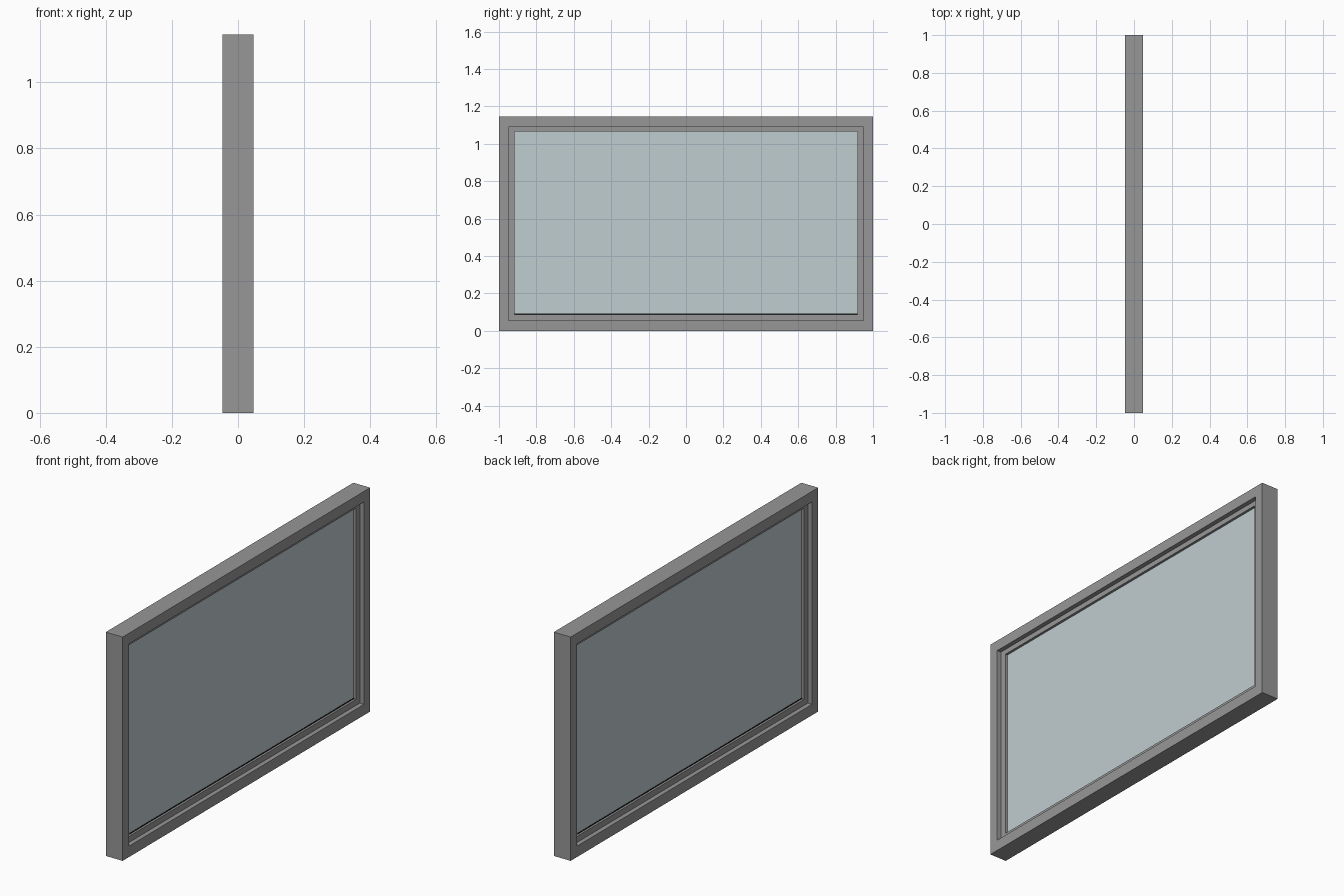
import bpy, bmesh

if "Cube" in bpy.data.objects:
    bpy.data.objects.remove(bpy.data.objects["Cube"])


def material(name, rgb):
    m = bpy.data.materials.new(name)
    m.diffuse_color = (*rgb, 1)
    m.use_nodes = True
    m.node_tree.nodes["Principled BSDF"].inputs["Base Color"].default_value = m.diffuse_color
    return m


GREY = material("grey_frame", (0.31, 0.31, 0.31))
GLASS = material("pale_glass", (0.53, 0.61, 0.63))
BLACK = material("black_seal", (0.01, 0.01, 0.01))


def finish(name, bm, mat):
    bmesh.ops.recalc_face_normals(bm, faces=bm.faces[:])
    me = bpy.data.meshes.new(name)
    bm.to_mesh(me)
    bm.free()
    me.materials.append(mat)
    bpy.context.collection.objects.link(bpy.data.objects.new(name, me))


def loop(bm, rect, x):
    y, z0, z1 = rect
    return [bm.verts.new((x, a, b)) for a, b in ((-y, z0), (y, z0), (y, z1), (-y, z1))]


def ring(name, outer, inner, half, mat):
    """Rectangular border, swept around the opening."""
    bm = bmesh.new()
    loops = [loop(bm, outer, -half), loop(bm, outer, half),
             loop(bm, inner, half), loop(bm, inner, -half)]
    for k in range(4):
        a, b = loops[k], loops[(k + 1) % 4]
        for i in range(4):
            j = (i + 1) % 4
            bm.faces.new((a[i], a[j], b[j], b[i]))
    finish(name, bm, mat)


def slab(name, rect, half, mat):
    bm = bmesh.new()
    a, b = loop(bm, rect, -half), loop(bm, rect, half)
    bm.faces.new(a)
    bm.faces.new(b)
    for i in range(4):
        j = (i + 1) % 4
        bm.faces.new((a[i], a[j], b[j], b[i]))
    finish(name, bm, mat)


# Rectangles: half width in y, bottom z, top z
OUTER = (1.0, 0.0, 1.145)
OPENING = (0.95, 0.056, 1.091)
PANE = (0.917, 0.087, 1.065)

ring("outer_frame", OUTER, OPENING, 0.0475, GREY)
ring("inner_sash", OPENING, PANE, 0.0245, GREY)
slab("glass_pane", PANE, 0.012, GLASS)
# Thin dark seal along the bottom of the glass
slab("bottom_seal", (0.917, 0.087, 0.092), 0.0135, BLACK)
